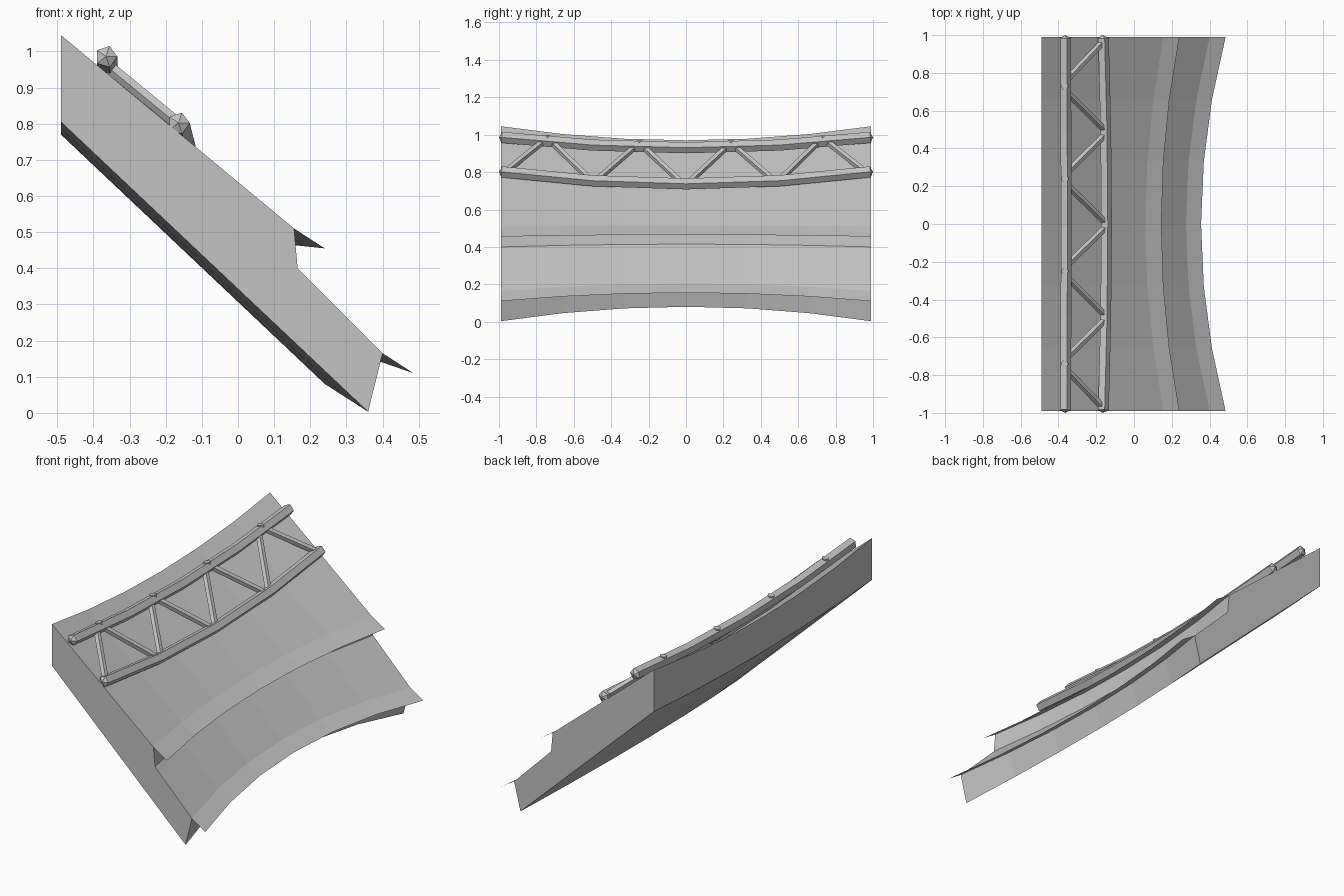
import bpy, bmesh, math
from mathutils import Vector

cube = bpy.data.objects.get("Cube")
if cube:
    bpy.data.objects.remove(cube, do_unlink=True)

grey = bpy.data.materials.new("plain grey")
grey.use_nodes = True
grey.diffuse_color = (0.55, 0.55, 0.55, 1)
grey.node_tree.nodes["Principled BSDF"].inputs["Base Color"].default_value = (0.55, 0.55, 0.55, 1)

HALF = 0.99   # half length of the roof


def finish(name, bm):
    mesh = bpy.data.meshes.new(name)
    bm.to_mesh(mesh)
    bm.free()
    mesh.materials.append(grey)
    obj = bpy.data.objects.new(name, mesh)
    bpy.context.collection.objects.link(obj)
    return obj


def sag(end, mid, t):
    """Blend an (x, z) point from mid span to the ends along a parabola."""
    return Vector(mid).lerp(Vector(end), t * t)


def loft(name, ends, mids, closed, steps=6):
    """Sweep a profile along y while it sags towards the middle."""
    bm = bmesh.new()
    rows = []
    for i in range(steps + 1):
        t = 2 * i / steps - 1
        points = [sag(e, m, t) for e, m in zip(ends, mids)]
        rows.append([bm.verts.new((p.x, t * HALF, p.y)) for p in points])
    n = len(ends)
    for a, b in zip(rows, rows[1:]):
        for j in range(n if closed else n - 1):
            k = (j + 1) % n
            bm.faces.new((a[j], a[k], b[k], b[j]))
    if closed:
        bm.faces.new(rows[0])
        bm.faces.new(rows[-1][::-1])
        bmesh.ops.recalc_face_normals(bm, faces=bm.faces)
    return finish(name, bm)


def tube(name, path, radius, sides=5, point=0.0, twist=0.0):
    """Low-poly bar along a path, with optional pointed ends."""
    bm = bmesh.new()
    path = [Vector(p) for p in path]
    rings = []
    for i, p in enumerate(path):
        d = (path[min(i + 1, len(path) - 1)] - path[max(i - 1, 0)]).normalized()
        side = d.cross(Vector((0, 0, 1))).normalized()
        up = side.cross(d)
        angles = [2 * math.pi * k / sides + twist for k in range(sides)]
        rings.append([bm.verts.new(p + radius * (side * math.sin(a) + up * math.cos(a)))
                      for a in angles])
    for a, b in zip(rings, rings[1:]):
        for j in range(sides):
            k = (j + 1) % sides
            bm.faces.new((a[j], a[k], b[k], b[j]))
    for ring, tip, prev in ((rings[0], path[0], path[1]), (rings[-1], path[-1], path[-2])):
        apex = bm.verts.new(tip + (tip - prev).normalized() * point)
        for j in range(sides):
            bm.faces.new((ring[j], ring[(j + 1) % sides], apex))
    bmesh.ops.recalc_face_normals(bm, faces=bm.faces)
    return finish(name, bm)


# Stepped roof body, hollowed along its length
loft("roof_body",
     [(-.49, 1.045), (-.49, .805), (.36, .003), (.40, .165), (.165, .40), (.155, .51)],
     [(-.49, .97), (-.49, .77), (.24, .08), (.275, .205), (.07, .415), (.06, .515)], True)

# Thin eaves that overhang each step
loft("upper_eave", [(.155, .51), (.24, .455)], [(.06, .515), (.145, .465)], False)
loft("lower_eave", [(.40, .165), (.485, .11)], [(.275, .205), (.355, .155)], False)


# Truss chords follow the sag of the roof
def chord(end, mid, y):
    p = sag(end, mid, y)
    return Vector((p.x, y, p.y))


def upper(y):
    return chord((-.365, .987), (-.362, .93), y)


def lower(y):
    return chord((-.165, .803), (-.148, .737), y)


stations = (-.985, -.5, 0, .5, .985)
tube("upper_chord", [upper(y) for y in stations], .031, point=.015, twist=.3)
tube("lower_chord", [lower(y) for y in stations], .031, point=.015, twist=.3)

# Zigzag braces and the small joint studs above them
for i in range(4):
    y = -.74 + .49 * i
    for s in (-1, 1):
        foot = lower(max(-.97, min(.97, y + s * .235)))
        tube("brace", [foot, upper(y + s * .025)], .018)
    top = upper(y)
    tube("joint_stud", [top, top + Vector((-.004, 0, .034))], .02, sides=6)
